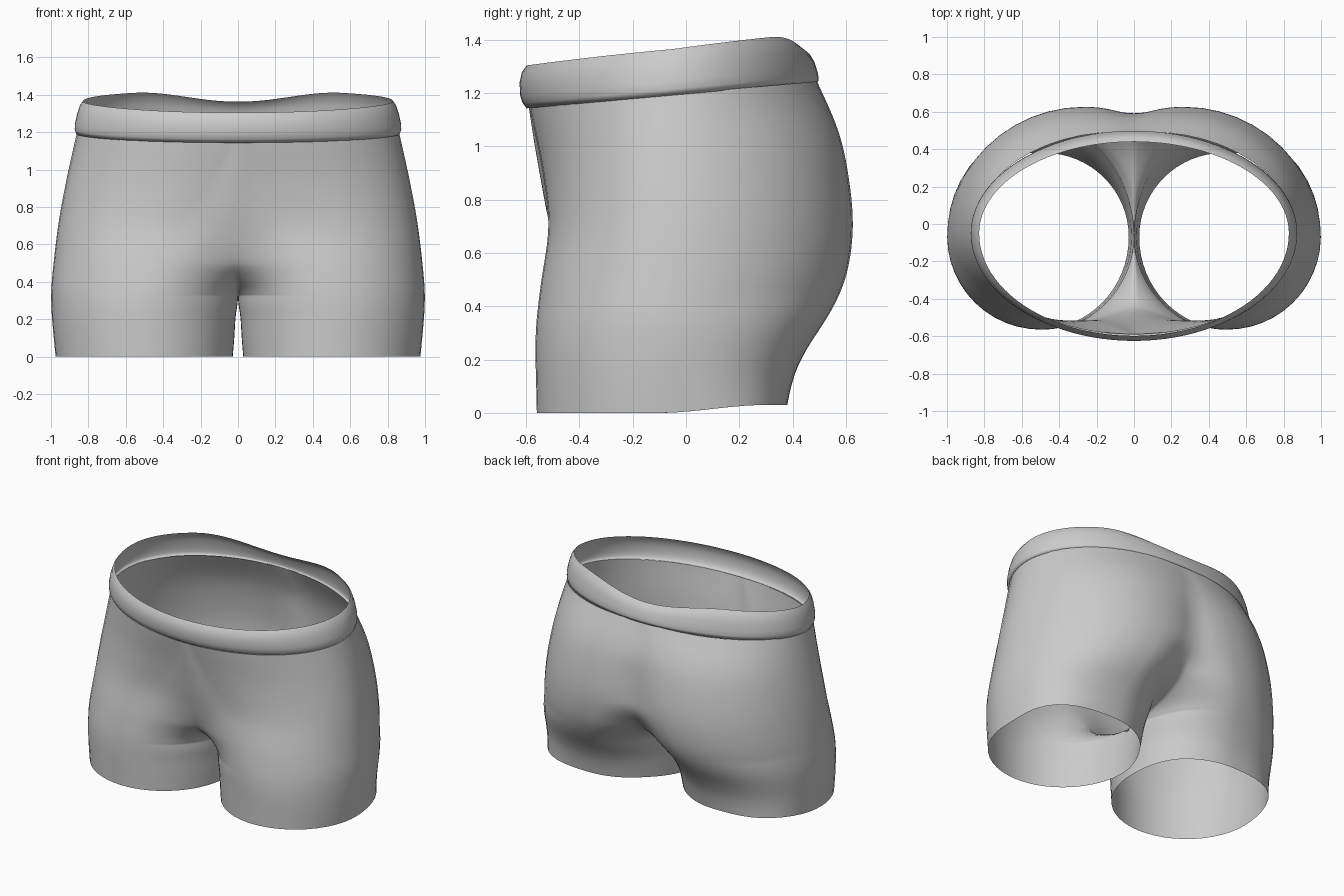
import bpy, bmesh
from math import sin, cos, asin, pi

if "Cube" in bpy.data.objects:
    bpy.data.objects.remove(bpy.data.objects["Cube"])

MID = -.07  # y of the crotch saddle
# Half-garment cross-sections at key heights:
# z, inner x, centre-front y, front-bulge x,y, side x,y, back-bulge x,y, centre-back y, leg-ness
KEYS = [
    (0.00, .028, MID, .50, -.560, .975, -.09, .48, .380, MID, 1),
    (0.10, .020, MID, .50, -.562, .985, -.09, .46, .398, MID, 1),
    (0.20, .014, MID, .50, -.565, .994, -.08, .45, .428, MID, 1),
    (0.32, .000, MID, .48, -.565, 1.00, -.07, .42, .507, MID, 1),
    (0.335, .00, -.15, .475, -.563, 1.00, -.07, .41, .517, .03, 1),
    (0.36, .000, -.23, .47, -.560, .999, -.07, .40, .533, .13, .95),
    (0.42, .000, -.36, .46, -.553, .994, -.06, .37, .565, .33, .75),
    (0.50, .000, -.45, .44, -.543, .986, -.05, .33, .600, .47, .3),
    (0.70, .000, -.51, .35, -.515, .962, -.05, .27, .628, .592, 0),
    (0.95, .000, -.553, .18, -.540, .917, -.05, .22, .594, .577, 0),
    (1.20, .000, -.590, .05, -.588, .862, -.05, .08, .492, .492, 0),
]


def interp(z):
    """Monotone cubic interpolation of every key column at height z."""
    n = len(KEYS)
    i = max(k for k in range(n - 1) if KEYS[k][0] <= z + 1e-9)
    h = KEYS[i + 1][0] - KEYS[i][0]
    t = (z - KEYS[i][0]) / h

    def slope(k, c):
        sec = lambda a: (KEYS[a + 1][c] - KEYS[a][c]) / (KEYS[a + 1][0] - KEYS[a][0])
        if k == 0:
            return sec(0)
        if k == n - 1:
            return sec(n - 2)
        a, b = sec(k - 1), sec(k)
        return 2 * a * b / (a + b) if a * b > 0 else 0

    out = []
    for c in range(1, 11):
        p, q = KEYS[i][c], KEYS[i + 1][c]
        m0, m1 = slope(i, c) * h, slope(i + 1, c) * h
        out.append((2*t**3 - 3*t*t + 1) * p + (t**3 - 2*t*t + t) * m0
                   + (3*t*t - 2*t**3) * q + (t**3 - t*t) * m1)
    return out


def smooth_interp(z):
    """Average all but the centre-line columns over a window, to avoid banding."""
    here = interp(z)
    w = min(.1, z, 1.2 - z)
    rows = [interp(min(1.2, max(0, z + w * k / 6))) for k in range(-6, 7)]
    wt = [7 - abs(k) for k in range(-6, 7)]
    mean = [sum(r[c] * a for r, a in zip(rows, wt)) / sum(wt) for c in range(10)]
    return here[:2] + mean[2:8] + [here[8], mean[9]]


def inner_arc(xi, yc, xa, ya, leg, n):
    """From the centre line to the bulge: clipped leg ellipse blended to a torso curve."""
    dx = xa - xi
    phi = asin(min(.95, max(0, (yc - MID) / (ya - MID))))
    rx = dx / cos(phi)
    p = [(xi, yc), (xi + dx * .35, yc), (xa - dx * .55, ya), (xa, ya)]
    s0 = sin(phi)
    pts = []
    for j in range(n + 1):
        t = j / n
        w = ((1-t)**3, 3*t*(1-t)**2, 3*t*t*(1-t), t**3)
        bx, by = (sum(a * b[k] for a, b in zip(w, p)) for k in (0, 1))
        a = phi + (pi / 2 - phi) * t
        ex = xa - rx * cos(a)
        ey = yc + (ya - yc) * (sin(a) - s0) / (1 - s0)
        pts.append((bx + (ex - bx) * leg, by + (ey - by) * leg))
    return pts


def section(z):
    xi, yf, xa, ya, xs, ys, xb, yB, yb, leg = smooth_interp(z)
    pts = inner_arc(xi, yf, xa, ya, leg, 16)
    for j in range(1, 13):
        a = j / 12 * pi / 2
        pts.append((xa + (xs - xa) * sin(a), ys + (ya - ys) * cos(a)))
    full = max(0, 1 - z / .45) * .10                   # fuller outer back of thigh
    for j in range(1, 12):
        a = j / 12 * pi / 2
        g = 1 + full * sin(2 * a) ** 2
        pts.append((xb + (xs - xb) * cos(a) * g, ys + (yB - ys) * sin(a) * g))
    pts += inner_arc(xi, yb, xb, yB, leg, 16)[::-1]
    ring = []
    for x, y in pts:
        tilt = min(1, max(0, (z - .6) / .6))           # waist rises to the back
        tilt = tilt * tilt * (3 - 2 * tilt)
        u = min(1, max(0, (y + .1) / .4))
        hem = max(0, 1 - z / .2) * .03 * u * u * (3 - 2 * u)
        ring.append((x, y, z + .09 * y * tilt + hem))
    return ring


def loft(name, rings, closed=False, mirror=False):
    bm = bmesh.new()
    rows = [[bm.verts.new(p) for p in r] for r in rings]
    n = len(rows[0])
    for a, b in zip(rows, rows[1:]):
        for j in range(n if closed else n - 1):
            k = (j + 1) % n
            bm.faces.new((a[j], a[k], b[k], b[j]))
    bmesh.ops.remove_doubles(bm, verts=bm.verts, dist=.0004)
    for f in bm.faces:
        f.smooth = True
    me = bpy.data.meshes.new(name)
    bm.to_mesh(me)
    bm.free()
    ob = bpy.data.objects.new(name, me)
    bpy.context.collection.objects.link(ob)
    if mirror:
        m = ob.modifiers.new("mirror", 'MIRROR')
        m.merge_threshold = .001
    return ob


# Seat and legs: one continuous shell, mirrored across the centre
heights = []
for a, b in zip(KEYS, KEYS[1:]):
    steps = max(3, round((b[0] - a[0]) / .03))
    heights += [a[0] + (b[0] - a[0]) * s / steps for s in range(steps)]
heights.append(1.2)
loft("shorts_body", [section(z) for z in heights], mirror=True)

# Waistband: height, half width, front y, back y
BAND = [(.00, .860, -.588, .490), (-.003, .866, -.598, .496), (.018, .873, -.613, .498),
        (.045, .872, -.622, .494), (.095, .860, -.625, .482), (.135, .846, -.616, .464),
        (.158, .828, -.598, .440)]
rings = []
for h, rx, yf, yb in BAND:
    ring = []
    for j in range(96):
        a = 2 * pi * j / 96
        x, s = rx * cos(a), sin(a)
        y = -.05 + s * ((yb + .05) if s > 0 else (-.05 - yf))
        # back edge dips at the centre and peaks either side
        wave = max(0, s) * (.025 - .06 * max(0, 1 - (x / .55) ** 2) ** 2) * max(0, h) / .158
        wave += .012 * cos(a) ** 2 * h / .158
        ring.append((x, y, 1.2 + .09 * y + h + wave))
    rings.append(ring)
loft("waistband", rings, closed=True)
